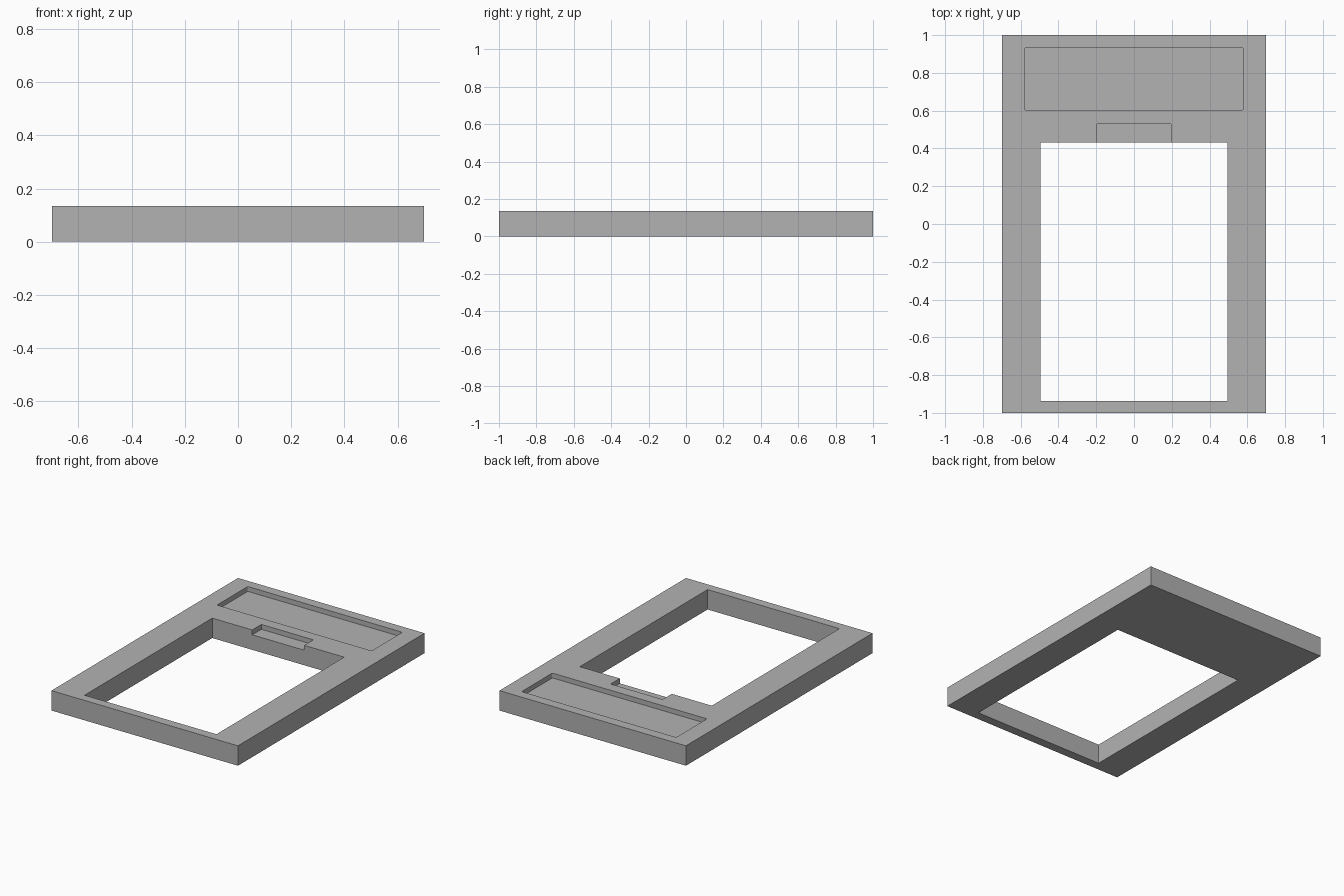
import bpy
import bmesh

if "Cube" in bpy.data.objects:
    bpy.data.objects.remove(bpy.data.objects["Cube"], do_unlink=True)

HEIGHT = 0.135
POCKET_FLOOR = HEIGHT - 0.033
ABOVE = HEIGHT + 0.1

grey = bpy.data.materials.new("plain grey")
grey.use_nodes = True
colour = (0.448, 0.448, 0.448, 1)
grey.diffuse_color = colour
grey.node_tree.nodes["Principled BSDF"].inputs["Base Color"].default_value = colour


def block(name, x, y, z, corner=0):
    """Box between the given (low, high) ranges, optionally with rounded upright edges."""
    bm = bmesh.new()
    bmesh.ops.create_cube(bm, size=1)
    for v in bm.verts:
        v.co = [r[0] if c < 0 else r[1] for c, r in zip(v.co, (x, y, z))]
    if corner:
        upright = [e for e in bm.edges if abs(e.verts[0].co.z - e.verts[1].co.z) > 0.01]
        bmesh.ops.bevel(bm, geom=upright, offset=corner, segments=3,
                        profile=0.5, affect='EDGES')
    mesh = bpy.data.meshes.new(name)
    bm.to_mesh(mesh)
    bm.free()
    mesh.materials.append(grey)
    obj = bpy.data.objects.new(name, mesh)
    bpy.context.collection.objects.link(obj)
    return obj


# Flat rectangular body
frame = block("panel_frame", (-0.7, 0.7), (-1, 1), (0, HEIGHT))

# Window opening, wide shallow pocket, and finger notch behind the window
cutters = [
    block("window_cutter", (-0.495, 0.495), (-0.938, 0.431), (-0.1, ABOVE)),
    block("pocket_cutter", (-0.58, 0.58), (0.604, 0.933), (POCKET_FLOOR, ABOVE), 0.008),
    block("notch_cutter", (-0.195, 0.195), (0.35, 0.529), (POCKET_FLOOR, ABOVE)),
]

bpy.context.view_layer.objects.active = frame
for cutter in cutters:
    cutter.hide_render = True
    cut = frame.modifiers.new(cutter.name, 'BOOLEAN')
    cut.operation = 'DIFFERENCE'
    cut.solver = 'EXACT'
    cut.object = cutter
    bpy.ops.object.modifier_apply(modifier=cut.name)
    bpy.data.objects.remove(cutter, do_unlink=True)
